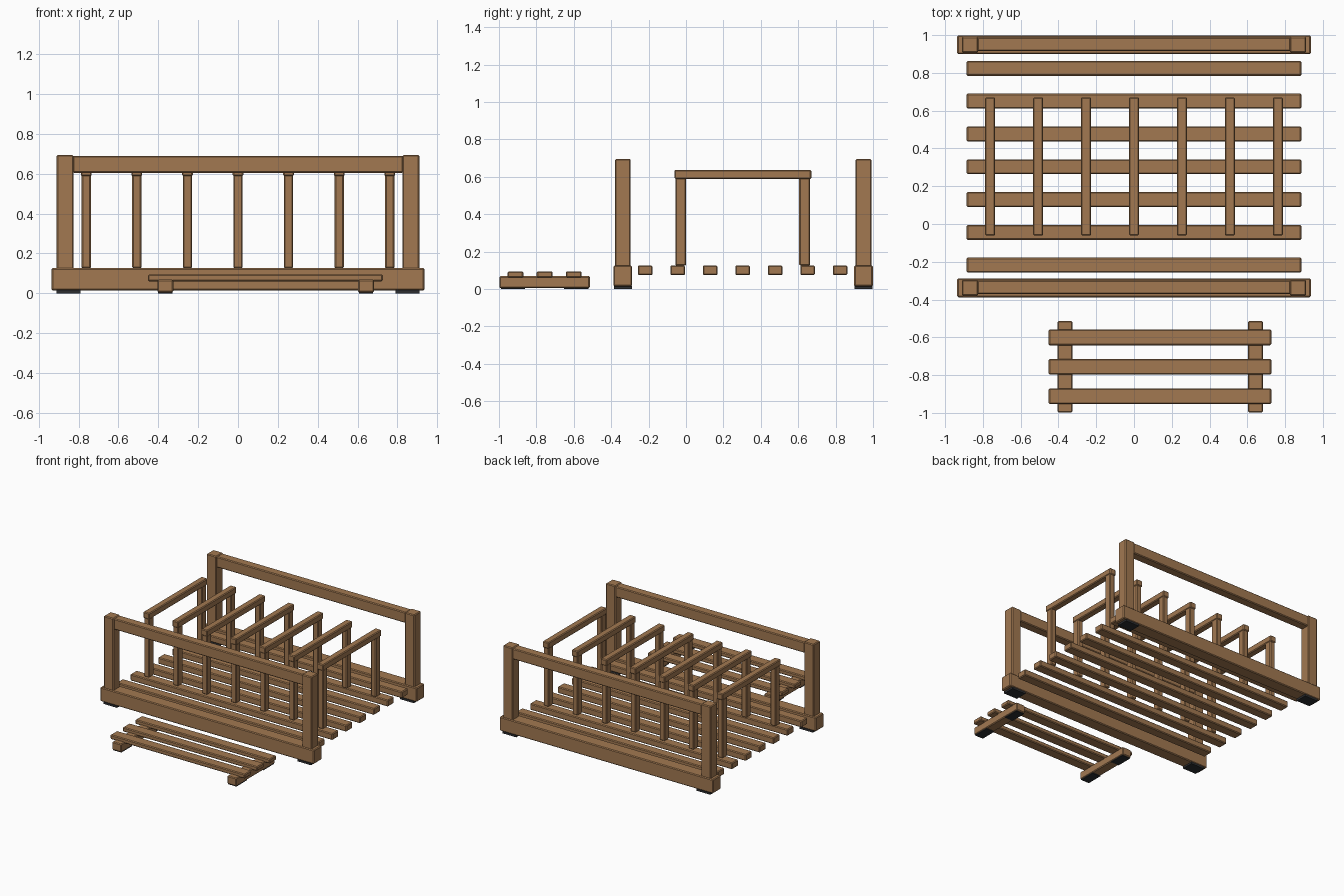
import bpy

cube = bpy.data.objects.get("Cube")
if cube:
    bpy.data.objects.remove(cube, do_unlink=True)


def material(name, color):
    mat = bpy.data.materials.new(name)
    mat.use_nodes = True
    mat.diffuse_color = color
    mat.node_tree.nodes["Principled BSDF"].inputs["Base Color"].default_value = color
    return mat


WOOD = material("warm_wood", (0.36, 0.19, 0.083, 1))
RUBBER = material("dark_rubber", (0.025, 0.027, 0.03, 1))


def beam(name, x, y, z, mat=WOOD, bevel=0.006):
    """Box from (low, high) ranges on each axis, with softened edges."""
    spans = (x, y, z)
    bpy.ops.mesh.primitive_cube_add(size=1, location=[(a + b) / 2 for a, b in spans])
    obj = bpy.context.object
    obj.name = name
    for v in obj.data.vertices:
        for i, (a, b) in enumerate(spans):
            v.co[i] *= b - a
    obj.data.materials.append(mat)
    if bevel:
        mod = obj.modifiers.new("soft_edges", "BEVEL")
        mod.width = bevel
        mod.segments = 1
    return obj


def around(center, width):
    return (center - width / 2, center + width / 2)


# Front and back frames: base rail, posts, top rail and feet
for side, y in (("front", -0.338), ("back", 0.949)):
    beam(side + "_base_rail", (-0.936, 0.936), around(y, 0.1), (0.015, 0.126))
    beam(side + "_top_rail", (-0.83, 0.83), around(y + 0.003, 0.072), (0.605, 0.69))
    for name, s in (("right", -1), ("left", 1)):
        beam(f"{side}_{name}_post", around(s * 0.868, 0.085), around(y, 0.085),
             (0.12, 0.695))
        beam(f"{side}_{name}_foot", around(s * 0.85, 0.12), around(y, 0.096),
             (0, 0.016), RUBBER, 0)

# Deck slats
for i in range(7):
    beam(f"deck_slat_{i + 1}", (-0.886, 0.886), around(-0.218 + i * 0.1737, 0.079),
         (0.075, 0.126))

# Divider hoops standing on the deck
for i in range(7):
    x = (i - 3) * 0.254
    beam(f"divider_bar_{i + 1}", around(x, 0.054), (-0.061, 0.67), (0.588, 0.638))
    for side, y in (("front", -0.028), ("back", 0.634)):
        beam(f"divider_{side}_post_{i + 1}", around(x, 0.046), around(y, 0.058),
             (0.125, 0.595))

# Low step in front: runners with pads, and three boards
for side, x in (("right", -0.365), ("left", 0.643)):
    beam(side + "_step_runner", around(x, 0.08), (-0.998, -0.514), (0.005, 0.069))
    for end, y in (("front", -0.925), ("back", -0.587)):
        beam(f"{side}_step_{end}_pad", around(x, 0.072), around(y, 0.13),
             (0, 0.007), RUBBER, 0)
for i in range(3):
    beam(f"step_board_{i + 1}", (-0.452, 0.727), around(-0.912 + i * 0.156, 0.084),
         (0.06, 0.095))
